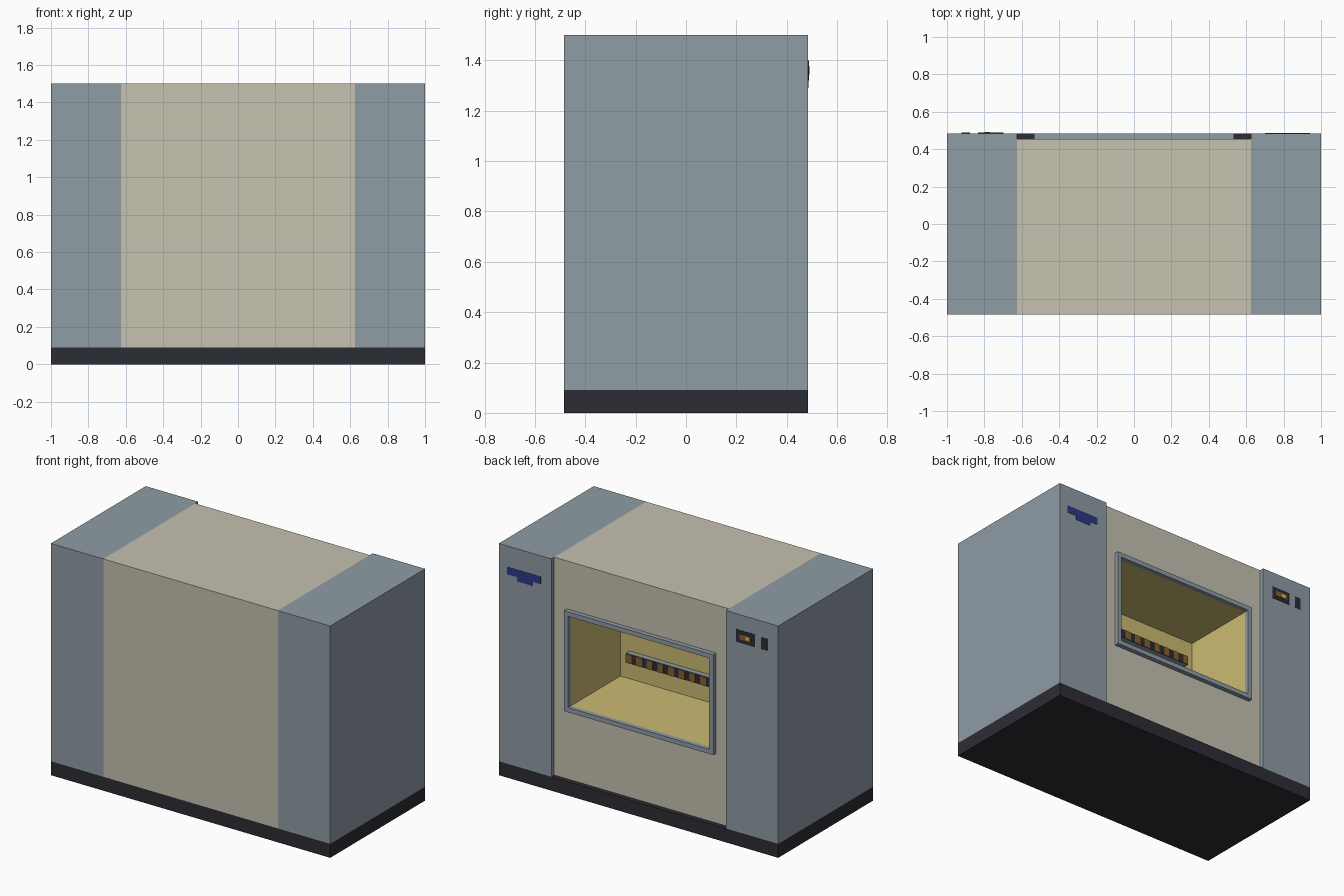
import bpy, bmesh

if "Cube" in bpy.data.objects:
    bpy.data.objects.remove(bpy.data.objects["Cube"])

def material(name, srgb):
    m = bpy.data.materials.new(name)
    lin = [c / 12.92 if c <= 0.04045 else ((c + 0.055) / 1.055) ** 2.4 for c in srgb]
    m.diffuse_color = (*lin, 1.0)
    m.use_nodes = True
    m.node_tree.nodes["Principled BSDF"].inputs["Base Color"].default_value = m.diffuse_color
    return m

GREY = material("blue grey", (0.56, 0.61, 0.645))
BEIGE = material("warm beige", (0.775, 0.755, 0.69))
DARK = material("near black", (0.175, 0.175, 0.205))
SAND = material("sand yellow", (0.80, 0.73, 0.45))
BROWN = material("brown", (0.52, 0.38, 0.19))
AMBER = material("amber", (0.92, 0.76, 0.40))
BLUE = material("navy blue", (0.18, 0.22, 0.54))

def finish(bm, name, *mats):
    me = bpy.data.meshes.new(name)
    bm.to_mesh(me)
    bm.free()
    for m in mats:
        me.materials.append(m)
    ob = bpy.data.objects.new(name, me)
    bpy.context.collection.objects.link(ob)
    return ob

def box_bm(x, y, z, bm=None):
    """Box from (min, max) pairs, added to bm when given."""
    bm = bm or bmesh.new()
    for v in bmesh.ops.create_cube(bm, size=1)["verts"]:
        v.co = [a + (b - a) * (c + 0.5) for (a, b), c in zip((x, y, z), v.co)]
    return bm

def box(name, x, y, z, mat):
    return finish(box_bm(x, y, z), name, mat)

YB, YC = 0.485, 0.455            # rear of columns, rear of centre panel
OX, OZ0, OZ1 = 0.505, 0.57, 1.16  # window opening

# Plinth and side columns
box("plinth", (-1, 1), (-YB, YB), (0, 0.09), DARK)
for side, x in (("left", (-1, -0.625)), ("right", (0.625, 1))):
    box(side + "_column", x, (-YB, YB), (0.09, 1.5), GREY)

# Centre body with a recessed chamber
bm = box_bm((-0.625, 0.625), (-YB, YC), (0.09, 1.5))
bm.faces.ensure_lookup_table()
rear = max(bm.faces, key=lambda f: f.calc_center_median().y)
bmesh.ops.inset_region(bm, faces=[rear], thickness=0.05)
for v in rear.verts:
    v.co.x = OX if v.co.x > 0 else -OX
    v.co.z = OZ1 if v.co.z > 0.8 else OZ0
old = set(bm.faces) - {rear}
cap = bmesh.ops.extrude_discrete_faces(bm, faces=[rear])["faces"][0]
for v in cap.verts:
    v.co.y = -0.05
for f in bm.faces:
    f.material_index = 0 if f in old else 1
bmesh.ops.recalc_face_normals(bm, faces=bm.faces)
finish(bm, "centre_body", BEIGE, SAND)

# Window frame
fw = 0.03
bm = bmesh.new()
for z in ((OZ0 - fw, OZ0), (OZ1, OZ1 + fw)):
    box_bm((-OX - fw, OX + fw), (YC, YB), z, bm)
for x in ((-OX - fw, -OX), (OX, OX + fw)):
    box_bm(x, (YC, YB), (OZ0, OZ1), bm)
finish(bm, "window_frame", GREY)

# Striped rails on the chamber wall
RX, N = 0.44, 12
step = 2 * RX / (N - 0.45)
for name, z in (("lower", 0.72), ("upper", 1.0)):
    box(name + "_rail", (-RX, RX), (-0.05, -0.015), (z - 0.03, z + 0.03), GREY)
    box(name + "_rail_face", (-RX, RX), (-0.015, -0.012), (z - 0.03, z + 0.027), DARK)
    bm = bmesh.new()
    for i in range(N):
        x = -RX + i * step
        box_bm((x, x + 0.55 * step), (-0.012, -0.009), (z - 0.03, z + 0.027), bm)
    finish(bm, name + "_rail_stripes", BROWN)

# Plain blue badge plate on the right column
bm = box_bm((0.70, 0.94), (YB, YB + 0.002), (1.317, 1.365))
box_bm((0.755, 0.87), (YB, YB + 0.002), (1.29, 1.317), bm)
finish(bm, "badge_plate", BLUE)

# Display and key slot on the left column
box("display_bezel", (-0.835, -0.698), (YB, YB + 0.003), (1.32, 1.40), DARK)
box("display_screen", (-0.81, -0.725), (YB + 0.003, YB + 0.005), (1.343, 1.378), BROWN)
box("display_lamp", (-0.80, -0.77), (YB + 0.005, YB + 0.006), (1.35, 1.371), AMBER)
box("key_slot", (-0.922, -0.878), (YB, YB + 0.003), (1.32, 1.395), DARK)
